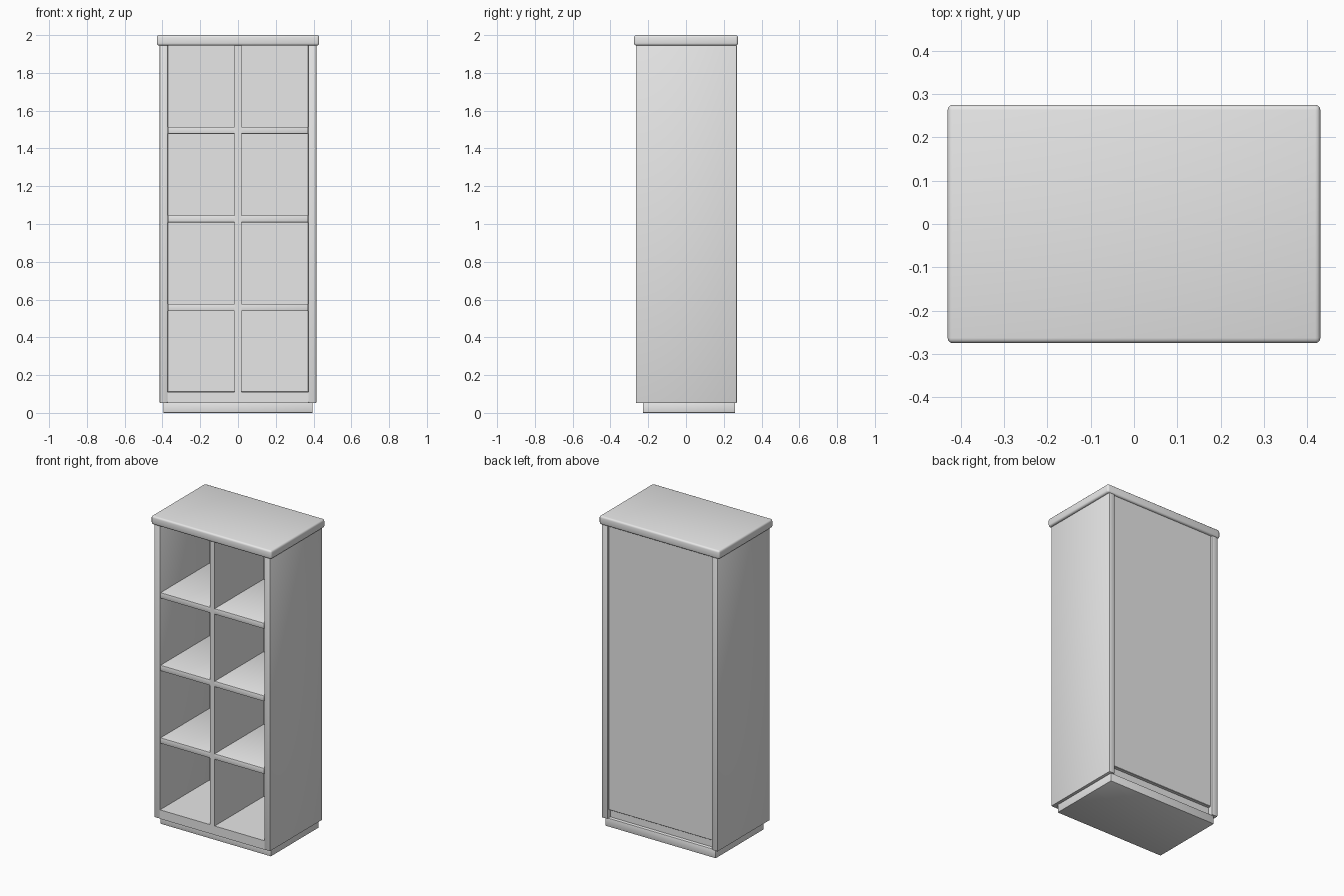
import bpy, bmesh

if "Cube" in bpy.data.objects:
    bpy.data.objects.remove(bpy.data.objects["Cube"])

# One plain colour for the whole cabinet
grey = bpy.data.materials.new("light grey")
grey.diffuse_color = (0.8, 0.8, 0.8, 1)
grey.use_nodes = True
grey.node_tree.nodes["Principled BSDF"].inputs["Base Color"].default_value = grey.diffuse_color


def board(name, x, y, z, bevel=0.003, segments=2):
    """Box between (min, max) pairs with softened edges."""
    bm = bmesh.new()
    bmesh.ops.create_cube(bm, size=1)
    for v in bm.verts:
        v.co = [r[0] if c < 0 else r[1] for c, r in zip(v.co, (x, y, z))]
    if bevel:
        bmesh.ops.bevel(bm, geom=bm.edges[:], offset=bevel, segments=segments,
                        profile=0.5, affect='EDGES')
    bmesh.ops.recalc_face_normals(bm, faces=bm.faces)
    me = bpy.data.meshes.new(name)
    bm.to_mesh(me)
    bm.free()
    me.materials.append(grey)
    ob = bpy.data.objects.new(name, me)
    bpy.context.collection.objects.link(ob)
    bpy.ops.object.select_all(action='DESELECT')
    ob.select_set(True)
    bpy.context.view_layer.objects.active = ob
    bpy.ops.object.shade_smooth_by_angle()
    return ob


FRONT, BACK = -0.265, 0.27

# Plinth and rounded top
board("plinth", (-0.395, 0.395), (-0.228, 0.26), (0, 0.055))
board("top_slab", (-0.43, 0.43), (-0.275, 0.275), (1.945, 2.0), 0.012, 3)

# Side panels
for side, s in (("left", -1), ("right", 1)):
    board(side + "_side", sorted((s * 0.373, s * 0.415)), (FRONT, BACK),
          (0.052, 1.947), 0.005)

# Bottom board and back panel
board("bottom_board", (-0.374, 0.374), (FRONT + 0.002, 0.238), (0.052, 0.11), 0)
board("back_panel", (-0.372, 0.372), (0.236, 0.26), (0.11, 1.947), 0.002, 1)

# Centre divider and shelves, flush at the front
board("divider", (-0.0175, 0.0175), (FRONT + 0.002, 0.238), (0.108, 1.947), 0)
for i, z in enumerate((0.558, 1.027, 1.496)):
    board(f"shelf_{i + 1}", (-0.371, 0.371), (FRONT + 0.002, 0.238),
          (z - 0.0185, z + 0.0185), 0.003)
